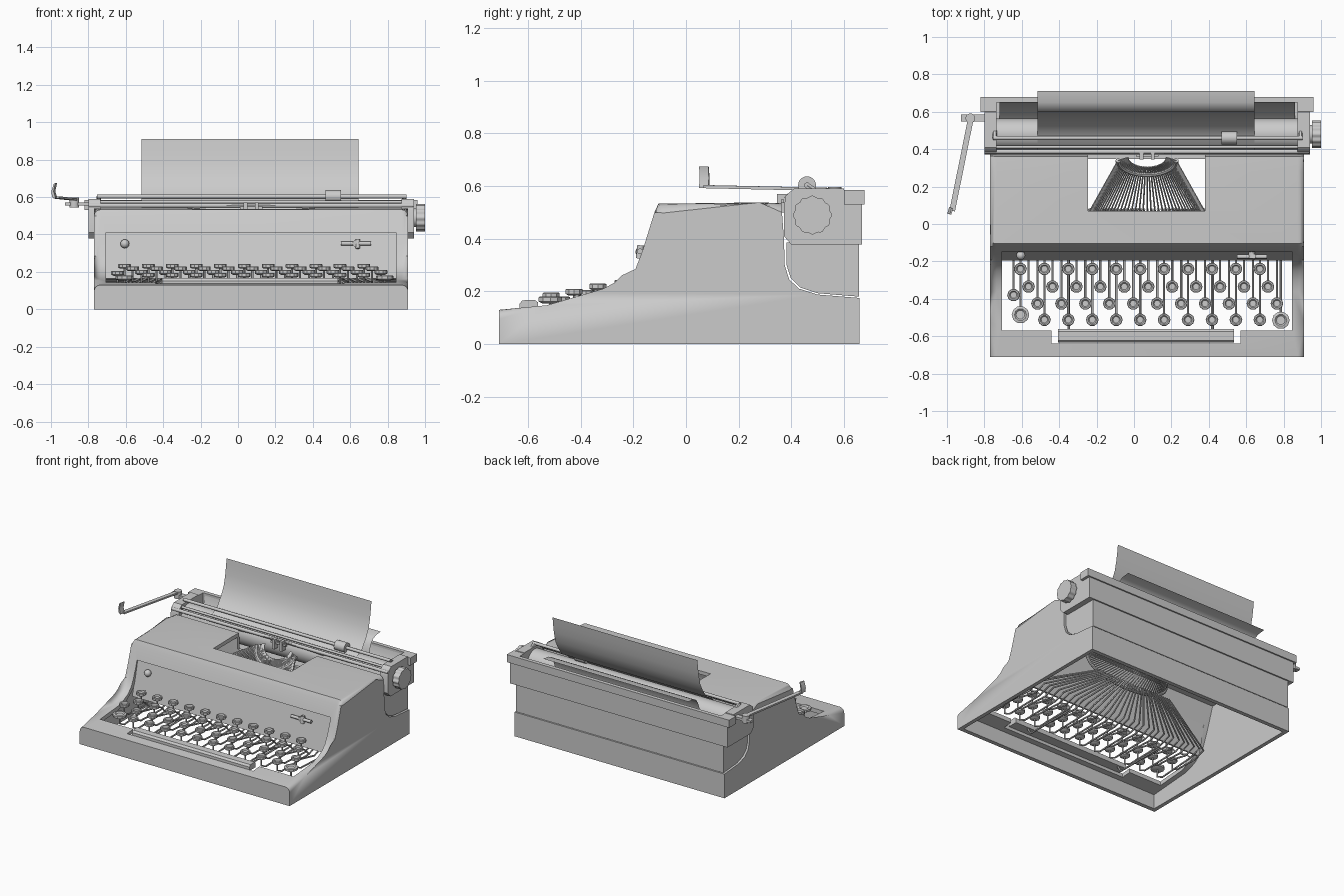
import bpy, bmesh, math
from mathutils import Vector

if "Cube" in bpy.data.objects:
    bpy.data.objects.remove(bpy.data.objects["Cube"])

CX = 0.07                                   # body centre line


def finish(ob, angle=35):
    bpy.ops.object.select_all(action='DESELECT')
    bpy.context.view_layer.objects.active = ob
    ob.select_set(True)
    bpy.ops.object.shade_smooth_by_angle(angle=math.radians(angle))
    return ob


def from_bm(name, bm):
    bmesh.ops.recalc_face_normals(bm, faces=bm.faces)
    me = bpy.data.meshes.new(name)
    bm.to_mesh(me)
    bm.free()
    ob = bpy.data.objects.new(name, me)
    bpy.context.collection.objects.link(ob)
    return finish(ob)


def extrude_x(name, profile, x0, x1, bevel=0.0, pick=None, closed=True):
    """Sweep a (y, z) profile along x; pick chooses the end edges to round."""
    bm = bmesh.new()
    a = [bm.verts.new((x0, y, z)) for y, z in profile]
    b = [bm.verts.new((x1, y, z)) for y, z in profile]
    n = len(profile)
    for i in range(n if closed else n - 1):
        j = (i + 1) % n
        bm.faces.new((a[i], a[j], b[j], b[i]))
    if closed:
        bm.faces.new(a)
        bm.faces.new(b)
    if bevel:
        es = [e for e in bm.edges if abs(e.verts[0].co.x - e.verts[1].co.x) < 1e-6
              and all(pick(v.co) for v in e.verts)]
        bmesh.ops.bevel(bm, geom=es, offset=bevel, segments=4, profile=0.5,
                        affect='EDGES', clamp_overlap=False)
    return from_bm(name, bm)


def box(name, x, y, z):
    return extrude_x(name, [(y[0], z[0]), (y[1], z[0]), (y[1], z[1]), (y[0], z[1])], *x)


def place_between(bm, p, q):
    rot = (q - p).to_track_quat('Z', 'Y').to_matrix().to_4x4()
    rot.translation = (p + q) / 2
    bm.transform(rot)


def cyl(name, p, q, r, n=20):
    p, q = Vector(p), Vector(q)
    bm = bmesh.new()
    bmesh.ops.create_cone(bm, cap_ends=True, segments=n, radius1=r, radius2=r, depth=(q - p).length)
    place_between(bm, p, q)
    return from_bm(name, bm)


def flat_bar(name, p, q, w, h):
    p, q = Vector(p), Vector(q)
    bm = bmesh.new()
    bmesh.ops.create_cube(bm, size=1)
    bmesh.ops.scale(bm, verts=bm.verts, vec=(w, h, (q - p).length))
    place_between(bm, p, q)
    return from_bm(name, bm)


def bars(name, paths, r, res=1):
    """Many thin bent rods as one mesh."""
    cu = bpy.data.curves.new(name, 'CURVE')
    cu.dimensions = '3D'
    cu.bevel_depth, cu.bevel_resolution, cu.use_fill_caps = r, res, True
    for path in paths:
        s = cu.splines.new('POLY')
        s.points.add(len(path) - 1)
        for pt, c in zip(s.points, path):
            pt.co = (*c, 1)
    ob = bpy.data.objects.new(name, cu)
    bpy.context.collection.objects.link(ob)
    bpy.ops.object.select_all(action='DESELECT')
    bpy.context.view_layer.objects.active = ob
    ob.select_set(True)
    bpy.ops.object.convert(target='MESH')
    return finish(bpy.context.object)


def cut(ob, cutter):
    m = ob.modifiers.new('cut', 'BOOLEAN')
    m.operation, m.solver, m.object = 'DIFFERENCE', 'EXACT', cutter
    bpy.context.view_layer.objects.active = ob
    bpy.ops.object.modifier_apply(modifier=m.name)
    bpy.data.objects.remove(cutter)


# Body shell, hollow from below
outer = [(-.71, 0), (-.71, .13), (-.53, .147), (-.36, .16), (-.30, .178), (-.25, .205), (-.215, .24),
         (-.192, .285), (-.165, .355), (-.12, .50), (-.105, .533), (.28, .538), (.362, .535), (.372, .40),
         (.375, .30), (.392, .245), (.43, .21), (.50, .188), (.66, .175), (.66, 0)]
inner = [(-.68, -.1), (-.68, .105), (-.36, .13), (-.27, .16), (-.19, .22), (-.135, .36), (-.085, .51),
         (.345, .51), (.35, .30), (.37, .22), (.42, .18), (.50, .157), (.63, .147), (.63, -.1)]
body = extrude_x('body_shell', outer, -.77, .91, .035, lambda c: c.z > .1 and c.y < .37)
cut(body, extrude_x('cavity', inner, -.742, .882))
cut(body, box('key_well', (-.705, .845), (-.57, -.13), (-.2, .41)))
cut(body, box('space_notch', (-.44, .57), (-.64, -.55), (-.2, .4)))
cut(body, box('basket_opening', (-.245, .38), (.07, .45), (.42, .7)))
finish(body, 50)

# Front panel, set slightly back, with its knob and switch
extrude_x('front_panel', [(-.138, .415), (-.195, .165), (-.183, .165), (-.124, .415)], -.71, .85)
bm = bmesh.new()
bmesh.ops.create_uvsphere(bm, u_segments=16, v_segments=8, radius=.024)
bmesh.ops.translate(bm, verts=bm.verts, vec=(-.605, -.168, .35))
from_bm('panel_knob', bm)
cyl('switch_lever', (.55, -.175, .352), (.71, -.175, .352), .011, 12)
cyl('switch_pin', (.64, -.178, .325), (.64, -.172, .375), .013, 12)
cyl('switch_pivot', (.63, -.185, .352), (.63, -.14, .352), .018, 12)

# Keys: dished round caps on bent levers that run back to the type basket
rows = [(-.607, -.24, .243, 11), (-.564, -.335, .23, 11), (-.516, -.425, .21, 11), (-.479, -.512, .195, 10)]
keys = [(x0 + i * .128, y, z, .034) for x0, y, z, n in rows for i in range(n)]
keys += [(-.644, -.38, .205, .034), (-.607, -.485, .18, .047), (.785, -.515, .18, .047)]
bm = bmesh.new()
N = 10
for x, y, z, r in keys:
    rings = []
    for k, dz in ((.65, -.026), (1, -.019), (1, -.003), (.9, 0), (.68, 0), (.5, -.008)):
        rings.append([bm.verts.new((x + r * k * math.cos(2 * math.pi * i / N),
                                    y + r * k * math.sin(2 * math.pi * i / N), z + dz)) for i in range(N)])
    for a, b in zip(rings, rings[1:]):
        for i in range(N):
            bm.faces.new((a[i], a[(i + 1) % N], b[(i + 1) % N], b[i]))
    bm.faces.new(rings[0])
    bm.faces.new(rings[-1])
from_bm('key_caps', bm)
levers = []
for x, y, z, r in keys:
    xb = CX + (x - CX) * .42
    levers.append([(x, y, z - .02), (x, y, z - .075), (x, y + .05, z - .10), (x, -.15, .10),
                   (x, -.06, .13), (xb, .08, .30)])
bars('key_levers', levers, .006)

# Space bar and its short arms
extrude_x('space_bar', [(-.633, .125), (-.633, .152), (-.622, .166), (-.575, .168), (-.562, .158),
                        (-.562, .125)], -.405, .535)
bars('space_arms', [[(x, -.58, .13), (x, -.55, .08), (x, -.15, .08)] for x in (-.348, .42)], .007)

# Type basket: fan of type bars around a half ring
fan, ring, rest = [], [], []
for i in range(45):
    t = math.pi * i / 44
    c, s = math.cos(t), math.sin(t)
    ring.append((CX + .155 * c, .34 - .075 * s, .50 - .10 * s))
    rest.append((CX + .335 * c, .01, .43 - .13 * s))
    fan.append([(CX + .10 * c, .355 - .05 * s, .515 - .06 * s), ring[-1], (CX + .345 * c, .0, .44 - .13 * s)])
bars('type_bars', fan, .0042, 0)
bars('type_segment', [ring], .014, 2)
bars('basket_rest', [rest], .01, 2)
bars('ribbon_arc', [[(CX + u * .34, .392 - .012 * (1 - u * u), .54 + .018 * (1 - u * u))
                     for u in [k / 8 - 1 for k in range(17)]]], .007)
for s in (-1, 1):
    box('type_guide_post', sorted((CX + s * .02, CX + s * .04)), (.345, .385), (.50, .57))
box('type_guide', (CX - .06, CX + .06), (.36, .372), (.535, .55))

# Rear chassis under the carriage
extrude_x('rear_chassis', [(.381, .385), (.382, .30), (.398, .25), (.434, .215), (.50, .193), (.658, .18),
                           (.658, .385)], -.76, .90)
box('carriage_rail', (-.76, .90), (.545, .60), (.355, .38))

# Carriage: end plates, tray, back wall and rails
end = [(.40, .378), (.668, .378), (.668, .53), (.61, .53), (.60, .59), (.41, .59), (.385, .57), (.372, .53), (.372, .41)]
for x0, x1 in ((-.80, -.735), (.875, .94)):
    extrude_x('carriage_end', end, x0, x1)
box('carriage_floor', (-.74, .88), (.40, .668), (.378, .393))
box('carriage_back', (-.74, .88), (.65, .668), (.378, .54))
box('carriage_rear_rail', (-.82, .96), (.65, .678), (.53, .585))
for x in ((-.82, -.735), (.875, .96)):
    box('rear_bracket', x, (.60, .655), (.53, .585))
table = [(.652, .58), (.645, .54), (.625, .49), (.595, .44), (.56, .405)]
extrude_x('paper_table', table + [(y + .006, z - .004) for y, z in reversed(table)], -.72, .86)
cyl('front_rod', (-.80, .387, .555), (.935, .387, .555), .012, 12)
cyl('margin_rod', (-.80, .412, .572), (.935, .412, .572), .009, 12)

# Platen and scalloped side knob
cyl('platen', (-.735, .48, .49), (.875, .48, .49), .083, 40)
knob = [(.48 + (.071 + .003 * math.cos(12 * a)) * math.cos(a), .49 + (.071 + .003 * math.cos(12 * a)) * math.sin(a))
        for a in [2 * math.pi * i / 72 for i in range(72)]]
extrude_x('platen_knob', knob, .952, 1.0)
cyl('knob_shaft', (.93, .48, .49), (.96, .48, .49), .05, 24)

# Paper bail with roller
cyl('bail_rod', (-.755, .46, .603), (.90, .46, .603), .011, 14)
cyl('bail_roller', (.468, .46, .603), (.55, .46, .603), .034, 20)
for x in (-.745, .89):
    bars('bail_arm', [[(x, .46, .603), (x, .50, .575)]], .012)

# Paper wrapped under the platen
sheet = [(.605, .91), (.599, .86), (.59, .80), (.573, .725), (.545, .67), (.50, .605), (.465, .585)]
sheet += [(.48 + .088 * math.cos(a), .49 + .088 * math.sin(a))
          for a in [math.radians(125 + 15 * k) for k in range(16)]]
sheet += [(.58, .55), (.597, .595), (.62, .628), (.65, .643), (.71, .65)]
extrude_x('paper', sheet, -.515, .645, closed=False)

# Carriage return lever with upturned tip
flat_bar('return_lever', (-.872, .565, .587), (-.972, .07, .598), .03, .012)
cyl('lever_pivot', (-.875, .565, .545), (-.875, .565, .597), .026, 16)
box('lever_bracket', (-.925, -.79), (.548, .585), (.555, .572))
tip = extrude_x('lever_tip', [(0, .592), (.018, .60), (.022, .63), (.008, .672), (0, .675), (.01, .63), (0, .60)],
                -.018, .018)
tip.rotation_euler.z = math.radians(75)
tip.location = (-.972, .067, 0)
